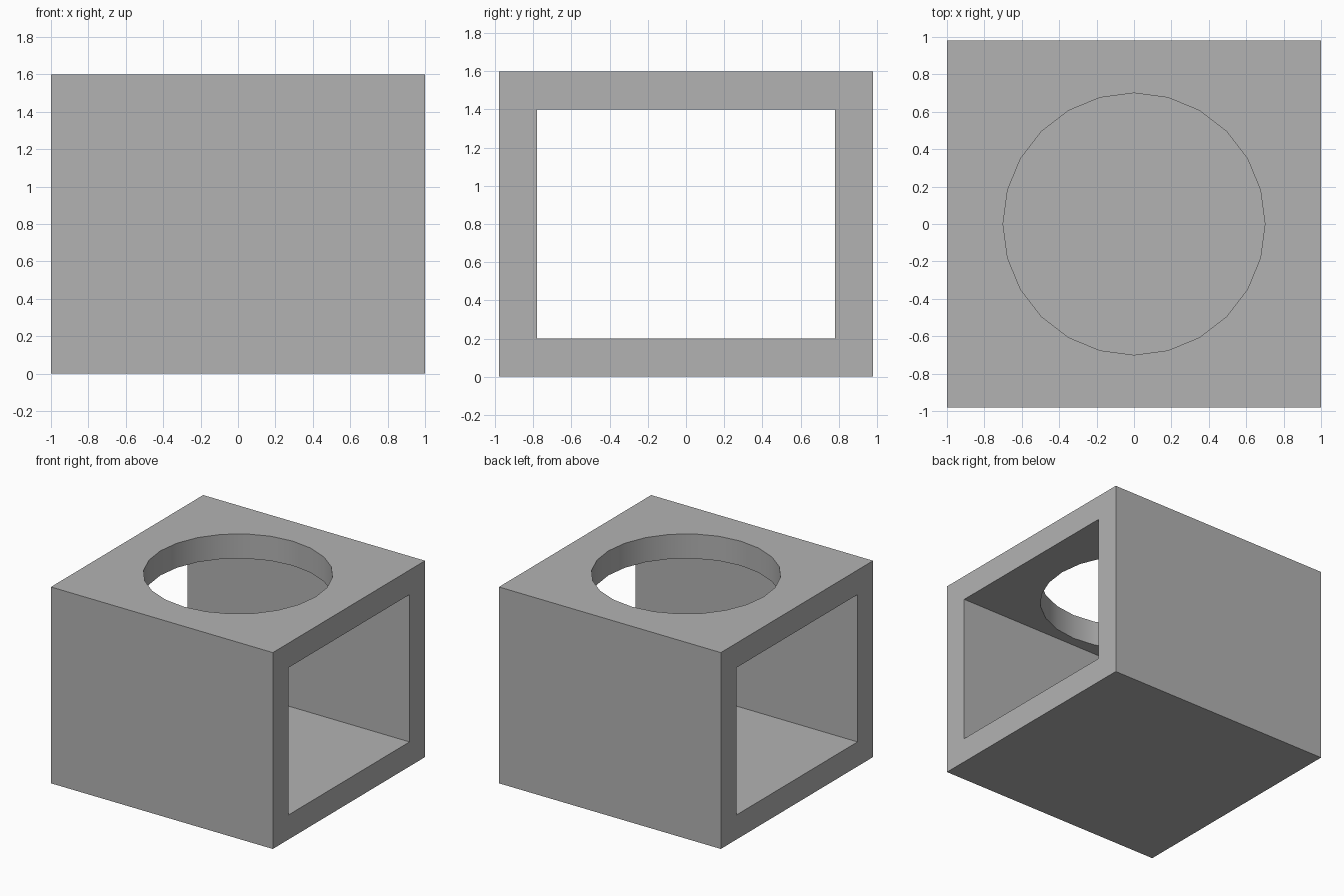
import bpy
import math

default_cube = bpy.data.objects.get("Cube")
if default_cube:
    bpy.data.objects.remove(default_cube, do_unlink=True)

WIDTH, DEPTH, HEIGHT, WALL = 2.0, 1.96, 1.6, 0.2
HOLE_RADIUS = 0.7


def box(name, size):
    bpy.ops.mesh.primitive_cube_add(size=1, location=(0, 0, HEIGHT / 2))
    obj = bpy.context.object
    obj.name = name
    obj.scale = size
    bpy.ops.object.transform_apply(location=True, rotation=False, scale=True)
    return obj


def cut(target, cutter):
    cutter.hide_render = True
    mod = target.modifiers.new(cutter.name, 'BOOLEAN')
    mod.operation = 'DIFFERENCE'
    mod.solver = 'EXACT'
    mod.object = cutter
    bpy.ops.object.select_all(action='DESELECT')
    target.select_set(True)
    bpy.context.view_layer.objects.active = target
    bpy.ops.object.modifier_apply(modifier=mod.name)
    bpy.data.objects.remove(cutter, do_unlink=True)


# Solid block
housing = box("housing", (WIDTH, DEPTH, HEIGHT))

# Rectangular tunnel running from side to side
cut(housing, box("tunnel_cutter", (WIDTH * 1.5, DEPTH - 2 * WALL, HEIGHT - 2 * WALL)))

# Round opening through the top wall only
bpy.ops.mesh.primitive_cylinder_add(vertices=24, radius=HOLE_RADIUS, depth=4 * WALL,
                                    location=(0, 0, HEIGHT))
hole = bpy.context.object
hole.name = "hole_cutter"
cut(housing, hole)

# Smooth hole wall, sharp edges elsewhere
bpy.ops.object.shade_smooth_by_angle(angle=math.radians(30))

# Plain grey
grey = bpy.data.materials.new("grey")
grey.use_nodes = True
colour = (0.45, 0.45, 0.45, 1)
grey.diffuse_color = colour
grey.node_tree.nodes["Principled BSDF"].inputs["Base Color"].default_value = colour
housing.data.materials.clear()
housing.data.materials.append(grey)
